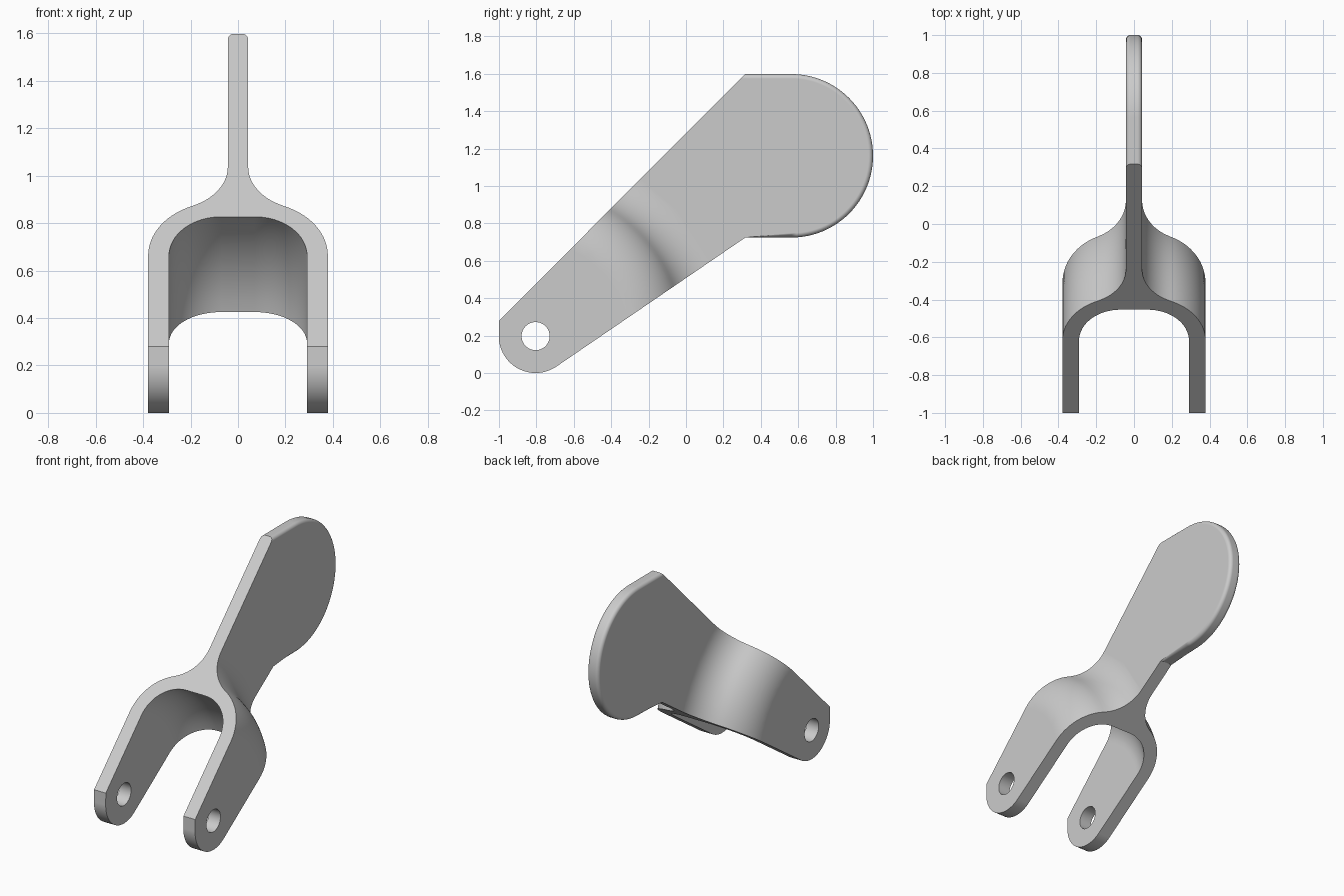
import bpy, bmesh, math
from mathutils import Vector, Matrix

cube = bpy.data.objects.get("Cube")
if cube:
    bpy.data.objects.remove(cube, do_unlink=True)

PIN_Y, PIN_Z = -0.804, 0.197      # axis of the pin holes
HOLE, EYE = 0.075, 0.197          # hole radius, rounded leg end radius
BLADE, LEG_IN, LEG_OUT = 0.043, 0.291, 0.379
HEAD_Y, HEAD_Z, HEAD_R = 0.563, 1.161, 0.437
STEP_Y = 0.317                    # where the blade leaves the sloping arm


def arc(cx, cy, r, start, end, n):
    return [(cx + r * math.cos(a), cy + r * math.sin(a))
            for a in (start + (end - start) * i / n for i in range(n + 1))]


def make_object(name, bm):
    bmesh.ops.recalc_face_normals(bm, faces=bm.faces)
    mesh = bpy.data.meshes.new(name)
    bm.to_mesh(mesh)
    bm.free()
    obj = bpy.data.objects.new(name, mesh)
    bpy.context.scene.collection.objects.link(obj)
    return obj


# Side outline: sloping arm, round head and rounded leg end, extruded across x
low = (STEP_Y, HEAD_Z - HEAD_R)
dy, dz = low[0] - PIN_Y, low[1] - PIN_Z
tangent = math.atan2(dz, dy) - math.acos(EYE / math.hypot(dy, dz))
outline = [(-1, 0.28), (STEP_Y, HEAD_Z + HEAD_R)]
outline += arc(HEAD_Y, HEAD_Z, HEAD_R, math.pi / 2, -math.pi / 2, 48)
outline += [low]
outline += arc(PIN_Y, PIN_Z, EYE, tangent, -math.pi, 32)
bm = bmesh.new()
face = bm.faces.new([bm.verts.new((-0.6, y, z)) for y, z in outline])
side = bmesh.ops.extrude_face_region(bm, geom=[face])
bmesh.ops.translate(bm, vec=(1.2, 0, 0),
                    verts=[v for v in side["geom"] if isinstance(v, bmesh.types.BMVert)])
side_outline = make_object("side_outline", bm)

# Fork profile as (x, radius from the pin axis), spun about that axis
BEND_X, BEND_R = 0.07, 0.5
inner_r, outer_r = LEG_IN - BEND_X, LEG_OUT - BEND_X
fillet_r, neck = 0.245, 1.01
fx = BLADE + fillet_r
meet = math.atan2(neck - BEND_R, fx - BEND_X)
right = [(LEG_IN, HOLE), (LEG_OUT, HOLE)]
right += arc(BEND_X, BEND_R, outer_r, 0, meet, 14)
right += arc(fx, neck, fillet_r, meet - math.pi, -math.pi, 14)[1:]
right += [(BLADE, 2.3)]
inner = arc(BEND_X, BEND_R, inner_r, 0, math.pi / 2, 16)
profile = right + [(-x, r) for x, r in reversed(right)]
profile += [(-x, r) for x, r in inner] + inner[::-1]
bm = bmesh.new()
SPINS = 112
rings = []
for i in range(SPINS):
    turn = Matrix.Rotation(math.tau * i / SPINS, 3, 'X')
    rings.append([bm.verts.new(turn @ Vector((x, r, 0)) + Vector((0, PIN_Y, PIN_Z)))
                  for x, r in profile])
for i, ring in enumerate(rings):
    after = rings[(i + 1) % SPINS]
    for j in range(len(ring)):
        k = (j + 1) % len(ring)
        bm.faces.new((ring[j], ring[k], after[k], after[j]))
fork = make_object("fork_lever", bm)

# Keep only what lies inside the side outline
cut = fork.modifiers.new("trim", 'BOOLEAN')
cut.operation, cut.solver, cut.object = 'INTERSECT', 'EXACT', side_outline
bpy.context.view_layer.update()
trimmed = bpy.data.meshes.new_from_object(
    fork.evaluated_get(bpy.context.evaluated_depsgraph_get()))
fork.modifiers.clear()
fork.data = trimmed
bpy.data.objects.remove(side_outline, do_unlink=True)

# Merge flat areas, then round the rim of the blade head
bm = bmesh.new()
bm.from_mesh(trimmed)
bmesh.ops.remove_doubles(bm, verts=bm.verts, dist=0.0002)
bmesh.ops.dissolve_limit(bm, angle_limit=0.008, verts=bm.verts, edges=bm.edges)
rim = [e for e in bm.edges
       if all(v.co.y > STEP_Y - 0.001 and abs(abs(v.co.x) - BLADE) < 0.001 for v in e.verts)
       and e.verts[0].co.x * e.verts[1].co.x > 0
       and len(e.link_faces) == 2 and e.calc_face_angle() > 1]
bmesh.ops.bevel(bm, geom=rim, offset=0.024, segments=5, profile=0.5,
                affect='EDGES', clamp_overlap=True)
bm.to_mesh(trimmed)
bm.free()

# Plain grey finish
grey = bpy.data.materials.new("plain_grey")
grey.use_nodes = True
colour = (0.6, 0.6, 0.6, 1)
grey.diffuse_color = colour
grey.node_tree.nodes["Principled BSDF"].inputs["Base Color"].default_value = colour
trimmed.materials.clear()
trimmed.materials.append(grey)
for p in trimmed.polygons:
    p.material_index = 0

bpy.ops.object.select_all(action='DESELECT')
fork.select_set(True)
bpy.context.view_layer.objects.active = fork
bpy.ops.object.shade_smooth_by_angle(angle=math.radians(30))
weighted = fork.modifiers.new("even_shading", 'WEIGHTED_NORMAL')
weighted.keep_sharp = True
